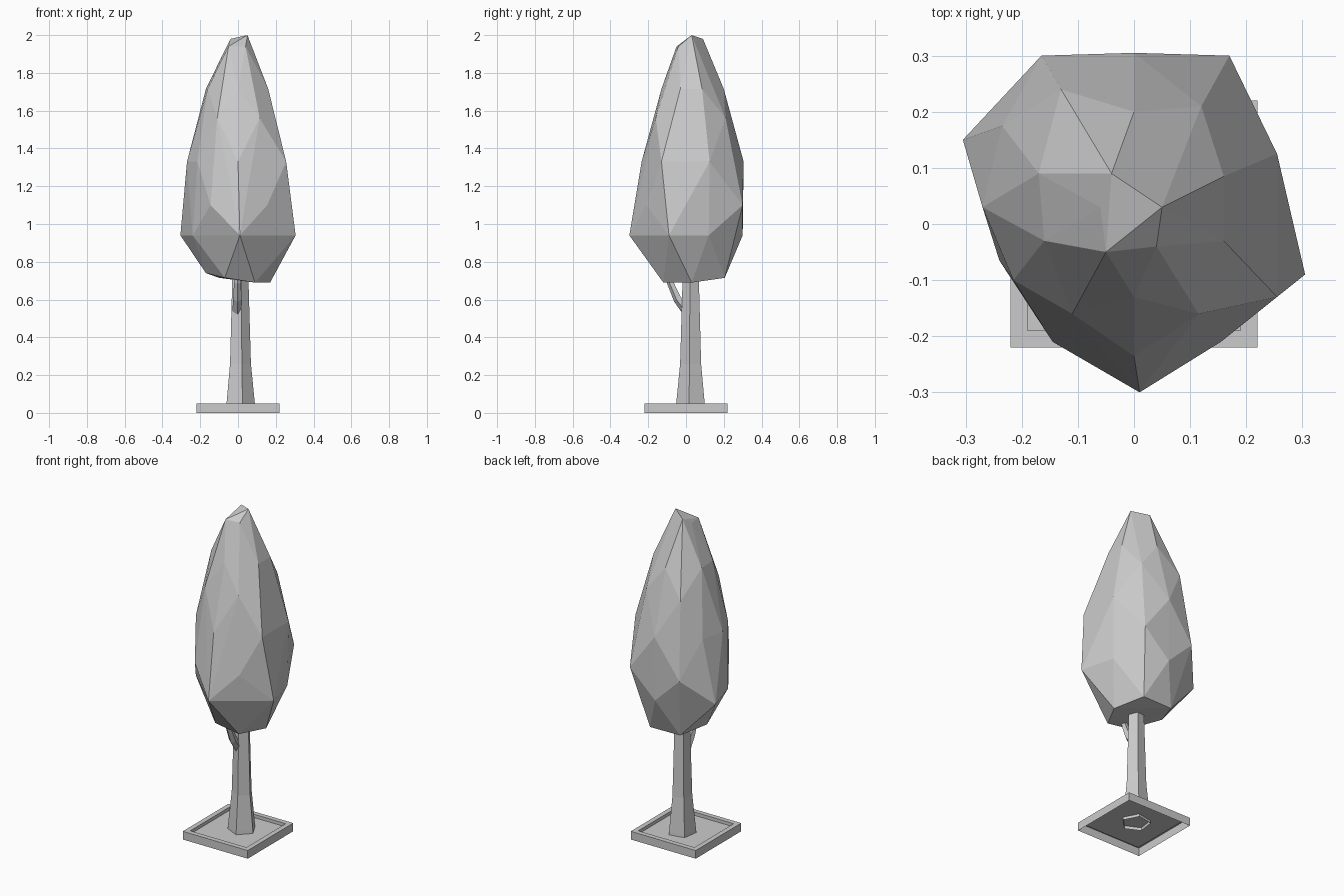
import bpy, bmesh, math
from mathutils import Vector

if "Cube" in bpy.data.objects:
    bpy.data.objects.remove(bpy.data.objects["Cube"])


def finish(name, bm):
    bmesh.ops.recalc_face_normals(bm, faces=bm.faces[:])
    me = bpy.data.meshes.new(name)
    bm.to_mesh(me)
    bm.free()
    ob = bpy.data.objects.new(name, me)
    bpy.context.collection.objects.link(ob)
    return ob


def loft(name, rings, cap_last=False):
    """Skin matching rings of points; ends stay open unless capped."""
    bm = bmesh.new()
    loops = [[bm.verts.new(p) for p in ring] for ring in rings]
    for a, b in zip(loops, loops[1:]):
        n = len(a)
        for i in range(n):
            j = (i + 1) % n
            bm.faces.new((a[i], a[j], b[j], b[i]))
    if cap_last:
        bm.faces.new(loops[-1])
    return finish(name, bm)


def square(h, z):
    return [(-h, -h, z), (h, -h, z), (h, h, z), (-h, h, z)]


def pentagon(center, r, tilt=0.0, start=-80):
    """Pentagon ring, tilted about the x axis."""
    pts = []
    for k in range(5):
        a = math.radians(start + 72 * k)
        x, y = r * math.cos(a), r * math.sin(a)
        pts.append(Vector(center) + Vector((x, y * math.cos(tilt), y * math.sin(tilt))))
    return pts


# Square planter frame with recessed soil, open underneath
loft("planter", [square(.22, 0), square(.22, .05), square(.19, .05), square(.19, .03)], True)

# Five-sided flared trunk
loft("trunk", [pentagon((.01, .027, z), r) for z, r in
               ((.012, .083), (.05, .08), (.26, .059), (.70, .046), (.80, .044))])

# Small side branch bending forward and up into the crown
loft("branch", [pentagon((-.003, y, z), r, t, -90) for y, z, r, t in
                ((0, .545, .028, 1.0), (-.045, .605, .024, .75), (-.082, .69, .019, .35),
                 (-.09, .76, .016, .2))], True)

# Faceted crown: irregular rings, wrapped in a convex skin
crown = [
    (.69, [(.09, -.12), (.17, .03)]),
    (.715, [(-.07, -.12), (.10, .205), (-.10, .20)]),
    (.74, [(-.17, .04)]),
    (.94, [(.01, -.30), (.305, -.09), (.25, .12), (0, .30), (-.305, .15), (-.24, -.065)]),
    (1.10, [(.155, -.21), (.27, .03), (.17, .30), (-.165, .30), (-.145, -.21)]),
    (1.33, [(0, -.235), (.255, -.13), (.255, .125), (0, .305), (-.27, .03),
            (-.235, .175), (-.215, -.10)]),
    (1.56, [(.115, -.16), (-.11, -.16), (-.13, .24), (.12, .21)]),
    (1.715, [(0, -.13), (.16, -.03), (.16, .085), (0, .20), (-.17, .09), (-.16, -.03)]),
    (1.94, [(.04, -.04), (-.05, -.05), (-.06, .03)]),
    (1.98, [(-.04, .09)]),
    (2.00, [(.05, .03)]),
]
bm = bmesh.new()
for z, pts in crown:
    for x, y in pts:
        bm.verts.new((x, y, z))
bmesh.ops.convex_hull(bm, input=bm.verts[:])
bmesh.ops.delete(bm, geom=[v for v in bm.verts if not v.link_faces], context='VERTS')
finish("crown", bm)
